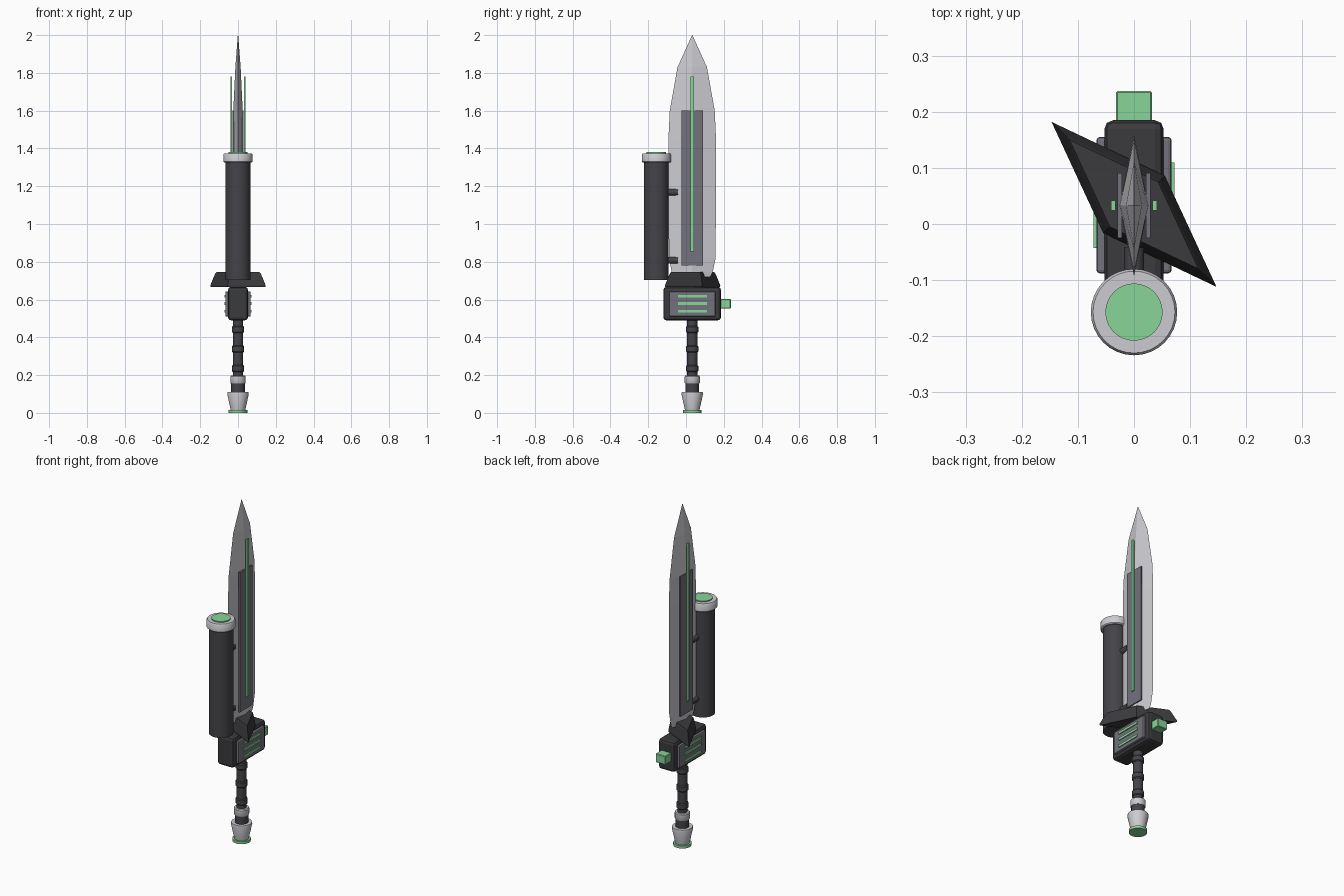
import bpy, bmesh, math
from mathutils import Vector

if "Cube" in bpy.data.objects:
    bpy.data.objects.remove(bpy.data.objects["Cube"])

CY = 0.033  # y of the main axis


def material(name, r, g, b):
    m = bpy.data.materials.new(name)
    m.diffuse_color = (r, g, b, 1)
    m.use_nodes = True
    m.node_tree.nodes["Principled BSDF"].inputs["Base Color"].default_value = m.diffuse_color
    return m


DARK = material("dark grey", 0.058, 0.058, 0.066)
BLACK = material("charcoal", 0.043, 0.043, 0.048)
MID = material("steel grey", 0.17, 0.17, 0.205)
LIGHT = material("light grey", 0.60, 0.60, 0.64)
GREEN = material("green", 0.25, 0.66, 0.32)


def finish(name, bm, mat, smooth=False):
    bmesh.ops.recalc_face_normals(bm, faces=bm.faces)
    me = bpy.data.meshes.new(name)
    bm.to_mesh(me)
    bm.free()
    me.materials.append(mat)
    ob = bpy.data.objects.new(name, me)
    bpy.context.collection.objects.link(ob)
    if smooth:
        bpy.ops.object.select_all(action='DESELECT')
        ob.select_set(True)
        bpy.context.view_layer.objects.active = ob
        bpy.ops.object.shade_smooth_by_angle(angle=math.radians(35))
    return ob


def box(name, lo, hi, mat, bevel=0, segments=2):
    lo, hi = Vector(lo), Vector(hi)
    bm = bmesh.new()
    bmesh.ops.create_cube(bm, size=1)
    for v in bm.verts:
        v.co = (lo + hi) / 2 + v.co * (hi - lo)
    if bevel:
        bmesh.ops.bevel(bm, geom=bm.edges[:], offset=bevel, segments=segments,
                        profile=0.5, affect='EDGES')
    return finish(name, bm, mat)


def loft(name, rings, mat, smooth=False):
    """Join equal-length rings of points and close both ends."""
    bm = bmesh.new()
    loops = [[bm.verts.new(p) for p in ring] for ring in rings]
    n = len(loops[0])
    for a, b in zip(loops, loops[1:]):
        for i in range(n):
            j = (i + 1) % n
            bm.faces.new((a[i], a[j], b[j], b[i]))
    bm.faces.new(loops[0])
    bm.faces.new(loops[-1])
    return finish(name, bm, mat, smooth)


def turned(name, y, profile, mat, sides=32):
    """Round part about a vertical axis; profile holds (radius, z)."""
    rings = [[(r * math.cos(2 * math.pi * i / sides),
               y + r * math.sin(2 * math.pi * i / sides), z)
              for i in range(sides)] for r, z in profile]
    return loft(name, rings, mat, True)


# Blade: diamond cross-sections narrowing to the tip (z, half width, half thickness)
sections = [(0.72, 0.095, 0.024), (0.745, 0.108, 0.025), (0.82, 0.124, 0.026),
            (1.45, 0.126, 0.026), (1.6, 0.119, 0.025), (1.83, 0.078, 0.014),
            (2.0, 0.001, 0.001)]
loft("blade", [[(t, CY, z), (0, CY + w, z), (-t, CY, z), (0, CY - w, z)]
               for z, w, t in sections], LIGHT)

# Parts on both faces of the weapon
for side, s in (("right", 1), ("left", -1)):
    def plate(name, x0, x1, y0, y1, z0, z1, mat, bevel=0):
        xs = sorted((s * x0, s * x1))
        box(f"{side}_{name}", (xs[0], y0, z0), (xs[1], y1, z1), mat, bevel)
    plate("blade_panel", 0.021, 0.029, -0.025, 0.091, 0.78, 1.6, MID)
    plate("blade_light_strip", 0.033, 0.041, 0.024, 0.042, 0.855, 1.78, GREEN)
    plate("housing_panel", 0.045, 0.067, -0.088, 0.155, 0.51, 0.643, MID, 0.006)
    for k, z in enumerate((0.617, 0.579, 0.538)):
        plate(f"housing_light_{k + 1}", 0.06, 0.072, -0.043, 0.11,
              z - 0.007, z + 0.007, GREEN)

# Slanted rhombic guard with sloping sides
corners = [(-0.147, 0.147), (0.055, 0.051), (0.147, -0.147), (-0.055, -0.051)]
loft("guard", [[(x * k, 0.035 + y * k, z) for x, y in corners]
               for z, k in ((0.667, 0.985), (0.674, 1.0), (0.735, 0.83), (0.745, 0.78))],
     BLACK)

# Housing block and rear button
box("housing", (-0.053, -0.12, 0.49), (0.053, 0.185, 0.667), BLACK, 0.016)
box("rear_button", (-0.032, 0.17, 0.553), (0.032, 0.237, 0.604), GREEN, 0.003, 1)

# Side canister with collar, glowing lid and brackets
TY = -0.157
turned("canister", TY, [(0.065, 0.703), (0.065, 1.34)], DARK)
turned("canister_collar", TY, [(0.072, 1.325), (0.077, 1.33), (0.077, 1.368),
                               (0.073, 1.374)], LIGHT)
turned("canister_lid", TY, [(0.051, 1.36), (0.051, 1.38)], GREEN)
for k, z in enumerate((0.808, 1.168)):
    loft(f"bracket_{k + 1}",
         [[(0.018 * math.cos(math.pi * i / 8), y, z + 0.018 * math.sin(math.pi * i / 8))
           for i in range(16)] for y in (-0.12, -0.042)], DARK, True)

# Grip with rings, ferrule and pommel
turned("grip", CY, [(0.027, 0.15), (0.027, 0.5)], DARK)
for k, z in enumerate((0.235, 0.338, 0.442)):
    turned(f"grip_ring_{k + 1}", CY, [(0.028, z - 0.018), (0.032, z - 0.013),
                                      (0.032, z + 0.013), (0.028, z + 0.018)], DARK)
turned("grip_ferrule", CY, [(0.038, 0.155), (0.041, 0.16), (0.041, 0.192),
                            (0.037, 0.197)], LIGHT)
turned("pommel_neck", CY, [(0.036, 0.1), (0.036, 0.158)], DARK)
turned("pommel", CY, [(0.038, 0.012), (0.057, 0.1), (0.055, 0.11)], LIGHT)
turned("pommel_base", CY, [(0.049, 0.0), (0.049, 0.015)], GREEN)
